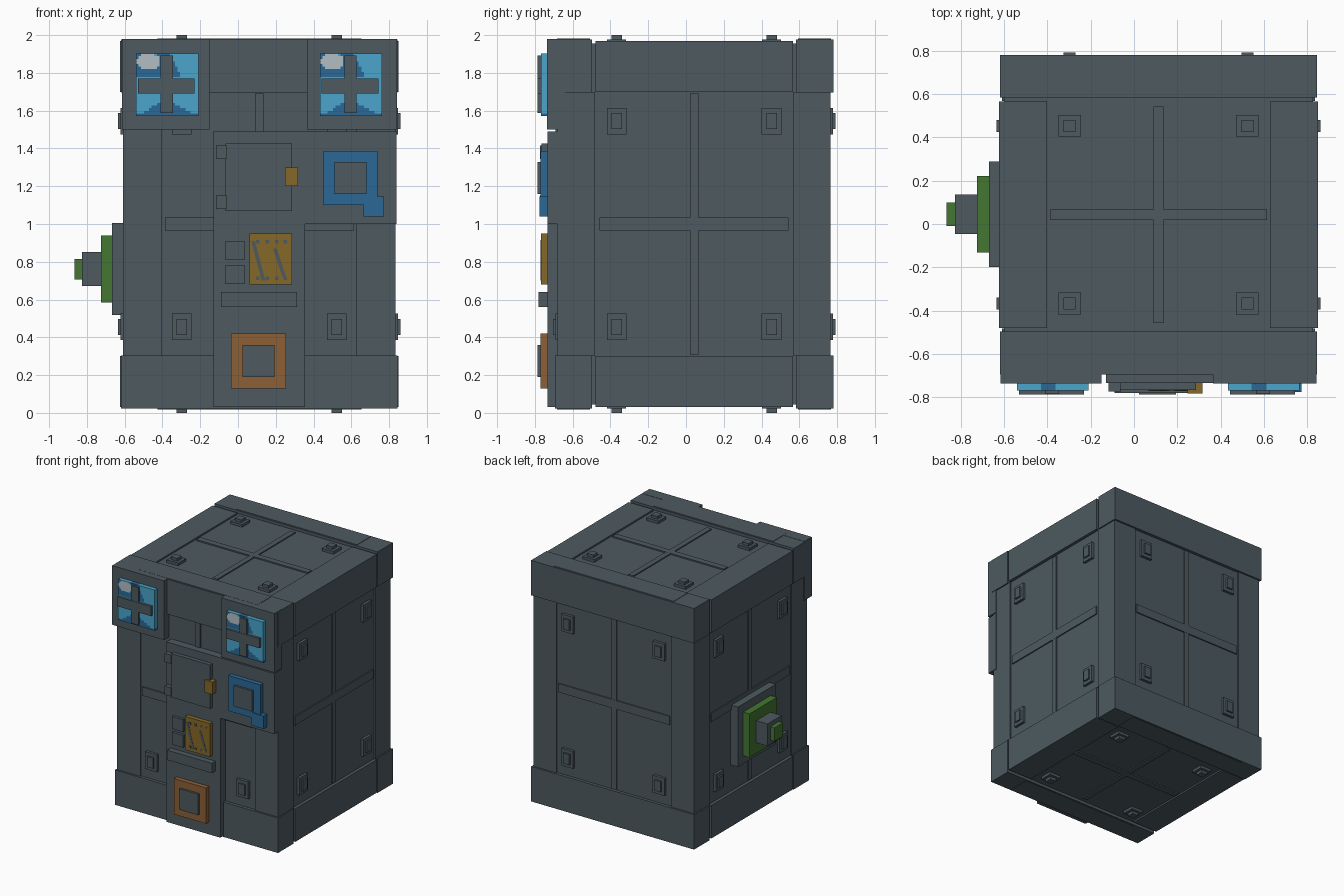
import bpy, bmesh, math
from mathutils import Vector, Matrix

if "Cube" in bpy.data.objects:
    bpy.data.objects.remove(bpy.data.objects["Cube"])


def make_mat(name, r, g, b):
    m = bpy.data.materials.new(name)
    m.diffuse_color = (r, g, b, 1)
    m.use_nodes = True
    m.node_tree.nodes["Principled BSDF"].inputs["Base Color"].default_value = m.diffuse_color
    return m


STEEL = make_mat("dark_steel", 0.074, 0.102, 0.118)
BLUE = make_mat("deep_blue", 0.024, 0.138, 0.305)
SKY = make_mat("light_blue", 0.069, 0.376, 0.597)
PALE = make_mat("pale_grey", 0.445, 0.515, 0.552)
GOLD = make_mat("gold", 0.235, 0.138, 0.021)
ORANGE = make_mat("orange", 0.262, 0.117, 0.037)
GREEN = make_mat("green", 0.058, 0.181, 0.032)


def finish(name, bm, *mats):
    bmesh.ops.recalc_face_normals(bm, faces=bm.faces)
    me = bpy.data.meshes.new(name)
    bm.to_mesh(me)
    bm.free()
    for m in mats:
        me.materials.append(m)
    ob = bpy.data.objects.new(name, me)
    bpy.context.collection.objects.link(ob)
    return ob


def add_box(bm, lo, hi):
    lo, hi = Vector(lo), Vector(hi)
    mat = Matrix.Translation((lo + hi) / 2) @ Matrix.Diagonal((*(hi - lo), 1))
    bmesh.ops.create_cube(bm, size=1, matrix=mat)


def box(name, mat, x0, x1, y0, y1, z0, z1):
    bm = bmesh.new()
    add_box(bm, (x0, y0, z0), (x1, y1, z1))
    return finish(name, bm, mat)


C = Vector((0.113, 0.043, 1.0))   # centre of the crate body


def body_box(name, lo, hi):
    lo, hi = Vector(lo), Vector(hi)
    bm = bmesh.new()
    add_box(bm, C + Vector(map(min, lo, hi)), C + Vector(map(max, lo, hi)))
    return finish(name, bm, STEEL)


# Crate core, corner posts and edge beams
body_box("core", (-.712, -.712, -.955), (.712, .712, .955))
for s in (-1, 1):
    for t in (-1, 1):
        body_box("corner_post", (s * .515, t * .525, -.7), (s * .722, t * .722, .7))
        body_box("end_beam", (-.732, s * .54, t * .695), (.732, s * .737, t * .978))
        body_box("end_beam_plate", (-.54, s * .55, t * .97), (.54, s * .725, t * .981))
        body_box("side_beam", (s * .515, -.523, t * .70), (s * .737, .523, t * .968))


# Ribs and bolts on all six faces; a and b are the in-plane axes
def face_part(name, axis, sign, a, b, ra, rb, d0, d1):
    lo, hi = Vector((0, 0, 0)), Vector((0, 0, 0))
    lo[axis], hi[axis] = sign * d0, sign * d1
    lo[a], hi[a] = ra
    lo[b], hi[b] = rb
    body_box(name, lo, hi)


for axis, a, b in ((0, 1, 2), (1, 0, 2), (2, 0, 1)):
    top = axis == 2
    base = .955 if top else .712
    long_b = .50 if top else .69
    hw = .025 if top else .035
    pb = .41 if top else .545
    ob, ib = (.05, .028) if top else (.07, .043)
    rise = (.022, .045) if top else (.022, .0355)
    for s in (-1, 1):
        face_part("rib_long", axis, s, a, b, (-.022, .022), (-long_b, long_b), base - .02, base + .009)
        face_part("rib_cross", axis, s, a, b, (-.5, .5), (-hw, hw), base - .02, base + .010)
        for u in (-.41, .41):
            for v in (-pb, pb):
                face_part("bolt_base", axis, s, a, b, (u - .052, u + .052), (v - ob, v + ob),
                          base - .02, base + rise[0])
                face_part("bolt_cap", axis, s, a, b, (u - .028, u + .028), (v - ib, v + ib),
                          base - .02, base + rise[1])

# Raised front panels
box("front_panel_upper", STEEL, -.13, .84, -.733, -.64, 1.0, 1.49)
box("front_panel_column", STEEL, -.13, .355, -.733, -.64, .03, 1.0)
for x0, x1 in ((-.615, -.15), (.365, .842)):
    box("window_mount", STEEL, x0, x1, -.735, -.64, 1.50, 1.98)


# Windows with painted reflections and cross bars
def window_colour(u, v):
    if ((u - .2) / .19) ** 2 + ((v - .87) / .13) ** 2 < 1:
        return 2
    if v < .13 + .1 * math.sin(u * 6.3 - 1.5) or (.62 < v and .88 < u + .55 * v < 1.08):
        return 0
    if u < .42 and .62 < v < 1 - .2 * u:
        return 0
    return 1


def window(x0, z0, size=.33, n=24):
    bm = bmesh.new()
    mat = (Matrix.Translation((x0 + size / 2, -.768, z0 + size / 2))
           @ Matrix.Rotation(math.pi / 2, 4, 'X'))
    bmesh.ops.create_grid(bm, x_segments=n, y_segments=n, size=size / 2, matrix=mat)
    ext = bmesh.ops.extrude_face_region(bm, geom=bm.faces[:], use_keep_orig=True)
    verts = [g for g in ext["geom"] if isinstance(g, bmesh.types.BMVert)]
    bmesh.ops.translate(bm, verts=verts, vec=(0, .05, 0))
    for f in bm.faces:
        c = f.calc_center_median()
        f.material_index = window_colour((c.x - x0) / size, (c.z - z0) / size)
    finish("window_pane", bm, BLUE, SKY, PALE)
    box("window_bar_upright", STEEL, x0 + .13, x0 + .195, -.785, -.73, z0 + .015, z0 + .32)
    box("window_bar_level", STEEL, x0 + .01, x0 + .31, -.787, -.73, z0 + .12, z0 + .198)


window(-.54, 1.572)
window(.433, 1.572)


# Square frames with raised centres
def framed_square(name, mat, x0, z0, w, inset):
    box(name + "_frame", mat, x0, x0 + w, -.77, -.72, z0, z0 + w)
    box(name + "_centre", STEEL, x0 + inset, x0 + w - inset, -.787, -.72, z0 + inset, z0 + w - inset)


framed_square("blue_port", BLUE, .452, 1.10, .287, .06)
box("blue_port_tab", BLUE, .665, .772, -.775, -.72, 1.04, 1.145)
framed_square("orange_port", ORANGE, -.037, .13, .29, .06)

# Hatch with hinges and handle
box("hatch", STEEL, -.065, .285, -.765, -.72, 1.07, 1.425)
for z in (1.08, 1.345):
    box("hatch_hinge", STEEL, -.117, -.06, -.773, -.72, z, z + .07)
box("hatch_handle", GOLD, .248, .317, -.782, -.72, 1.20, 1.30)

# Gold keypad, its dark marks, buttons and shelf
box("keypad", GOLD, .062, .285, -.768, -.72, .68, .95)
for x in (.105, .155, .205, .25):
    for z in (.713, .905):
        box("keypad_dot", STEEL, x - .009, x + .009, -.770, -.765, z - .009, z + .009)
for x, z0, z1, lean in ((.07, .70, .91, .055), (.185, .72, .87, .05)):
    bm = bmesh.new()
    add_box(bm, (x, -.770, z0), (x + .02, -.765, z1))
    for v in bm.verts:
        v.co.x += lean * (z1 - v.co.z) / (z1 - z0)
    finish("keypad_stripe", bm, STEEL)
for z in (.683, .81):
    box("button", STEEL, -.065, .035, -.755, -.72, z, z + .1)
box("shelf", STEEL, -.09, .312, -.78, -.72, .56, .64)

# Stepped side knob
for name, mat, x0, x1, r in (("knob_plate", STEEL, -.668, -.58, .243),
                             ("knob_flange", GREEN, -.725, -.66, .177),
                             ("knob_stem", STEEL, -.827, -.72, .09),
                             ("knob_tip", GREEN, -.865, -.82, .055)):
    box(name, mat, x0, x1, .045 - r, .045 + r, .761 - r, .761 + r)
